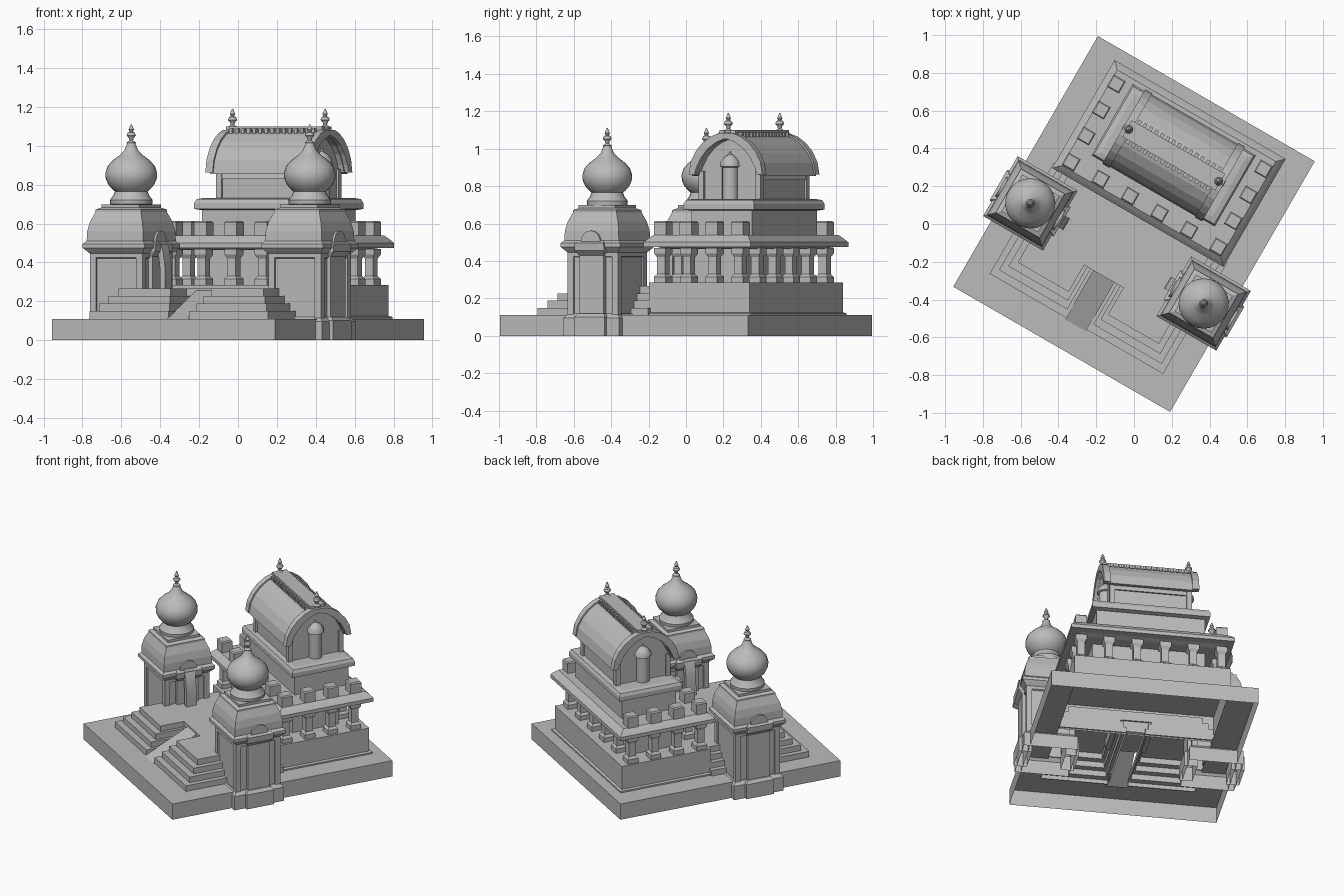
import bpy, bmesh, math

if "Cube" in bpy.data.objects:
    bpy.data.objects.remove(bpy.data.objects["Cube"], do_unlink=True)

stone = bpy.data.materials.new("grey stone")
stone.use_nodes = True
GREY = (0.5, 0.5, 0.5, 1)
stone.diffuse_color = GREY
stone.node_tree.nodes["Principled BSDF"].inputs["Base Color"].default_value = GREY
TURN = math.radians(-30)


def finish(name, bm, smooth=False):
    bmesh.ops.recalc_face_normals(bm, faces=bm.faces)
    me = bpy.data.meshes.new(name)
    bm.to_mesh(me)
    bm.free()
    me.materials.append(stone)
    ob = bpy.data.objects.new(name, me)
    ob.rotation_euler.z = TURN
    bpy.context.collection.objects.link(ob)
    if smooth:
        bpy.ops.object.select_all(action='DESELECT')
        ob.select_set(True)
        bpy.context.view_layer.objects.active = ob
        bpy.ops.object.shade_smooth_by_angle(angle=math.radians(35))
    return ob


def skin(name, rings, top=True, bottom=False, smooth=False):
    """Joins equal rings of points into a skin, closing the ends on request."""
    bm = bmesh.new()
    loops = [[bm.verts.new(p) for p in ring] for ring in rings]
    n = len(loops[0])
    for a, b in zip(loops, loops[1:]):
        for i in range(n):
            j = (i + 1) % n
            bm.faces.new((a[i], a[j], b[j], b[i]))
    if top:
        bm.faces.new(loops[-1])
    if bottom:
        bm.faces.new(loops[0])
    return finish(name, bm, smooth)


def rect(x0, x1, y0, y1, z):
    return [(x0, y0, z), (x1, y0, z), (x1, y1, z), (x0, y1, z)]


def stack(name, cx, cy, levels, **kw):
    """Rectangular tiers: (half width, half depth, height)."""
    return skin(name, [rect(cx - a, cx + a, cy - b, cy + b, z) for a, b, z in levels], **kw)


def box(name, x0, x1, y0, y1, z0, z1):
    return skin(name, [rect(x0, x1, y0, y1, z) for z in (z0, z1)], bottom=True)


def lathe(name, cx, cy, profile, n=24):
    return skin(name, [[(cx + r * math.cos(i * math.tau / n), cy + r * math.sin(i * math.tau / n), z)
                        for i in range(n)] for r, z in profile], bottom=True, smooth=True)


def prism(name, pts, u0, u1, smooth=False):
    """Outline in the y-z plane pushed along x."""
    return skin(name, [[(u, y, z) for y, z in pts] for u in (u0, u1)], bottom=True, smooth=smooth)


def finial(name, cx, cy, z):
    shape = [(.022, 0), (.024, .012), (.010, .022), (.012, .034), (.024, .048),
             (.018, .062), (.008, .068), (.014, .078), (.003, .105)]
    lathe(name, cx, cy, [(r, z + h) for r, h in shape], 12)


# Base slab, open underneath and under the buildings
skin("base_slab", [rect(-.663, .663, -.766, .766, 0), rect(-.663, .663, -.766, .766, .11),
                   rect(-.49, .49, -.59, .67, .11)], top=False)

# Stairs either side of a ramp, leading to the court
for s, side in ((1, "left"), (-1, "right")):
    rings = []
    for i in range(5):
        z = .11 + .039 * i
        k = min(i, 3)
        if i:
            rings.append(rect(s * (.06 + .02 * (i - 1)), s * (.53 - .033 * (i - 1)),
                              -.61 + .042 * (i - 1), .07, z))
        if i < 4:
            rings.append(rect(s * (.06 + .02 * k), s * (.53 - .033 * k), -.61 + .042 * k, .07, z))
    skin(side + "_stairs", rings)
box("court", -.13, .13, -.32, .07, .2, .266)
prism("ramp", [(-.62, .11), (-.3, .264), (-.3, .24), (-.6, .10)], -.065, .065)

# Hall plinth, inner wall and eaves
CY = .37
stack("hall_plinth", 0, CY, [(.515, .325, .11), (.515, .325, .12), (.50, .31, .125), (.50, .31, .285)])
box("inner_wall", -.36, .36, .21, .53, .285, .48)
stack("hall_eaves", 0, CY, [(.43, .24, .465), (.47, .28, .475), (.523, .33, .475), (.523, .33, .50),
                            (.505, .312, .52), (.485, .292, .538)], bottom=True)

# Columns with small blocks above them
cols_u = [-.452 + .18 * i for i in range(6)]
cols_v = [.118 + .159 * i for i in range(4)]
spots = [(u, v) for u in cols_u for v in cols_v
         if u in (cols_u[0], cols_u[-1]) or v in (cols_v[0], cols_v[-1])]
shaft = [(.036, .285), (.036, .315), (.024, .33), (.024, .42), (.036, .44), (.036, .47)]
for u, v in spots:
    stack("column", u, v, [(r, r, z) for r, z in shaft])
    if v != cols_v[-1] or abs(u) > .4:
        stack("roof_block", u, v, [(.037, .037, .53), (.037, .037, .605), (.031, .031, .613)])

# Upper tiers
UY = .42
stack("upper_storey", 0, UY, [(.347, .187, .53), (.347, .187, .67)])
stack("upper_cornice", 0, UY, [(.345, .185, .668), (.377, .2175, .675), (.377, .2175, .705),
                               (.368, .208, .725), (.34, .18, .732)], bottom=True)
stack("top_storey", 0, UY, [(.25, .178, .73), (.25, .178, .88)])
for su in (-1, 1):
    for sv in (-1, 1):
        stack("corner_pilaster", su * .247, UY + sv * .175, [(.016, .016, .73), (.016, .016, .88)])

# Barrel roof with gable ends
half = [(.228, .862), (.215, .93), (.185, .985), (.145, 1.03), (.095, 1.064), (.045, 1.082)]


def arch(dw, dz):
    return ([(UY - w + dw, z - dz) for w, z in half] +
            [(UY + w - dw, z - dz) for w, z in reversed(half)])


def vault(name, d, u0, u1):
    inner = arch(.035 + d, .03)
    inner[0], inner[-1] = (inner[0][0], half[0][1]), (inner[-1][0], half[0][1])
    return prism(name, arch(d, d) + inner[::-1], u0, u1)


vault("barrel_roof", .007, -.28, .28)
for s in (-1, 1):
    vault("gable_band", 0, s * .262, s * .305)
    # Niche on the gable
    lathe("gable_niche", s * .255, UY, [(.043, .73), (.043, .90), (.055, .905), (.052, .93),
                                        (.032, .955), (.008, .97), (.003, .985)], 16)
    finial("ridge_finial", s * .275, UY, 1.085)
prism("gable_wall", arch(.04, .03), -.25, .25)
box("ridge_cap", -.285, .285, UY - .05, UY + .05, 1.07, 1.10)
for s in (-1, 1):
    for i in range(15):
        u = -.245 + .035 * i
        box("ridge_dentil", u - .009, u + .009, UY + s * .06 - .012, UY + s * .06 + .012, 1.06, 1.088)

# Gate towers
TY = -.18
bulb = [(.09, .69), (.108, .70), (.110, .72), (.092, .745), (.084, .765), (.096, .775), (.118, .80),
        (.131, .83), (.133, .86), (.122, .895), (.095, .925), (.062, .95), (.036, .975), (.022, 1.01)]
for s, side in ((1, "left"), (-1, "right")):
    cx = s * .53
    tower = [(.172, 0), (.172, .095), (.152, .118), (.145, .118), (.145, .42), (.155, .425), (.155, .445)]
    stack(side + "_tower", cx, TY, [(r, r, z) for r, z in tower])
    for a in (-1, 1):
        for b in (-1, 1):
            stack(side + "_tower_pilaster", cx + a * .137, TY + b * .137,
                  [(.018, .018, .10), (.018, .018, .43)])
    crown = [(.15, .44), (.165, .455), (.183, .475), (.183, .495), (.168, .51), (.166, .56),
             (.155, .61), (.134, .66), (.134, .672), (.112, .682), (.112, .698)]
    stack(side + "_tower_roof", cx, TY, [(r, r, z) for r, z in crown], bottom=True)
    # Projecting bays with a round-headed crest
    for d in (-1, 1):
        bay = cx + d * .15
        stack(side + "_bay", bay, TY, [(.042, .095, 0), (.042, .095, .10), (.026, .08, .12),
                                       (.018, .075, .12), (.018, .075, .43), (.042, .09, .455),
                                       (.045, .09, .495), (.02, .075, .51)])
        crest = [(TY + .06 * math.cos(i * math.pi / 12), .50 + .062 * math.sin(i * math.pi / 12))
                 for i in range(13)]
        prism(side + "_crest", crest, bay - .03, bay + .03, smooth=True)
    # Curved hanging slab facing the court
    curve = [(.37, .515), (.345, .51), (.325, .47), (.312, .40), (.308, .33), (.308, .26)]
    skin(side + "_curved_slab", [[(s * u, TY - .035, z), (s * u, TY + .035, z),
                                  (s * (u + .03), TY + .035, z), (s * (u + .03), TY - .035, z)]
                                 for u, z in curve], bottom=True, smooth=True)
    lathe(side + "_dome", cx, TY, bulb)
    finial(side + "_dome_finial", cx, TY, 1.005)
